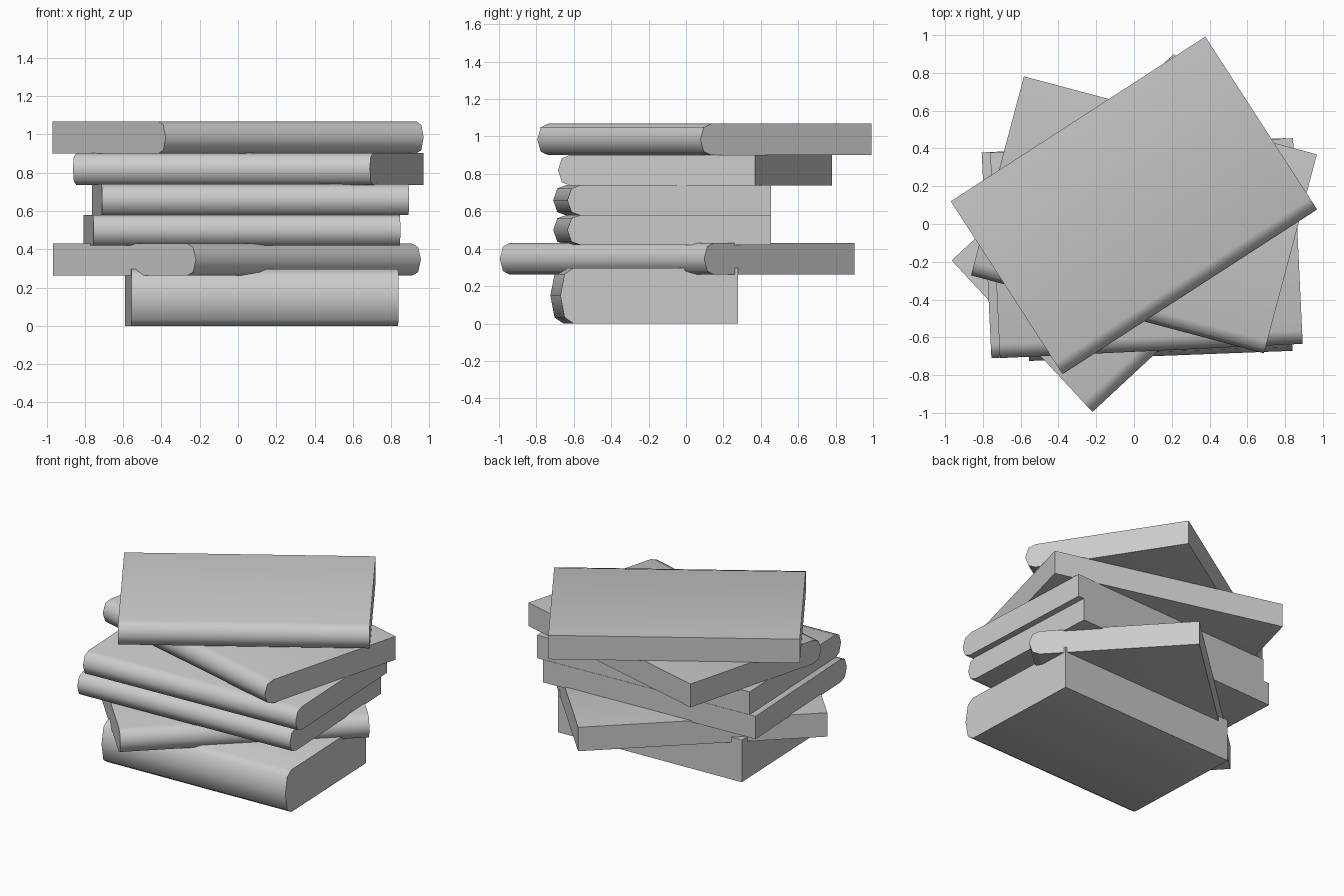
import bpy
import bmesh
from math import radians
from mathutils import Matrix

if "Cube" in bpy.data.objects:
    bpy.data.objects.remove(bpy.data.objects["Cube"])

# One plain grey for the whole stack
grey = bpy.data.materials.new("plain grey")
grey.use_nodes = True
colour = (0.6, 0.6, 0.6, 1)
grey.diffuse_color = colour
grey.node_tree.nodes["Principled BSDF"].inputs["Base Color"].default_value = colour


def make_book(name, corner, angle, width, depth, bottom, top):
    """Extrude a rounded-spine profile along the spine, starting at its left front corner."""
    h = top - bottom
    profile = [(depth, 0), (0.07, 0), (0.022, h * 0.11), (0, h / 2),
               (0.022, h * 0.89), (0.07, h), (depth, h)]
    bm = bmesh.new()
    end = bm.faces.new([bm.verts.new((0, y, z)) for y, z in profile])
    extruded = bmesh.ops.extrude_face_region(bm, geom=[end])
    moved = [g for g in extruded["geom"] if isinstance(g, bmesh.types.BMVert)]
    bmesh.ops.translate(bm, verts=moved, vec=(width, 0, 0))
    bmesh.ops.recalc_face_normals(bm, faces=bm.faces)
    bm.transform(Matrix.Translation((corner[0], corner[1], bottom))
                 @ Matrix.Rotation(radians(angle), 4, "Z"))
    mesh = bpy.data.meshes.new(name)
    bm.to_mesh(mesh)
    bm.free()
    mesh.materials.append(grey)
    book = bpy.data.objects.new(name, mesh)
    bpy.context.collection.objects.link(book)

    # Smooth the spine, keep the ends and fore edge crisp
    bpy.ops.object.select_all(action="DESELECT")
    book.select_set(True)
    bpy.context.view_layer.objects.active = book
    bpy.ops.object.shade_smooth_by_angle(angle=radians(60))


# Stack from the table up: spine corner, turn, width, depth, bottom, top
make_book("thick_bottom_book", (-0.555, -0.725), 2.2, 1.395, 0.95, 0, 0.297)
make_book("second_book", (-0.22, -0.995), 42.9, 1.605, 1.095, 0.262, 0.43)
make_book("third_book", (-0.755, -0.71), 2.7, 1.605, 1.09, 0.42, 0.58)
make_book("fourth_book", (-0.71, -0.71), 2.7, 1.605, 1.09, 0.578, 0.74)
make_book("fifth_book", (-0.863, -0.272), -14.9, 1.605, 1.09, 0.737, 0.902)
make_book("top_book", (-0.378, -0.795), 32.9, 1.605, 1.09, 0.9, 1.068)
